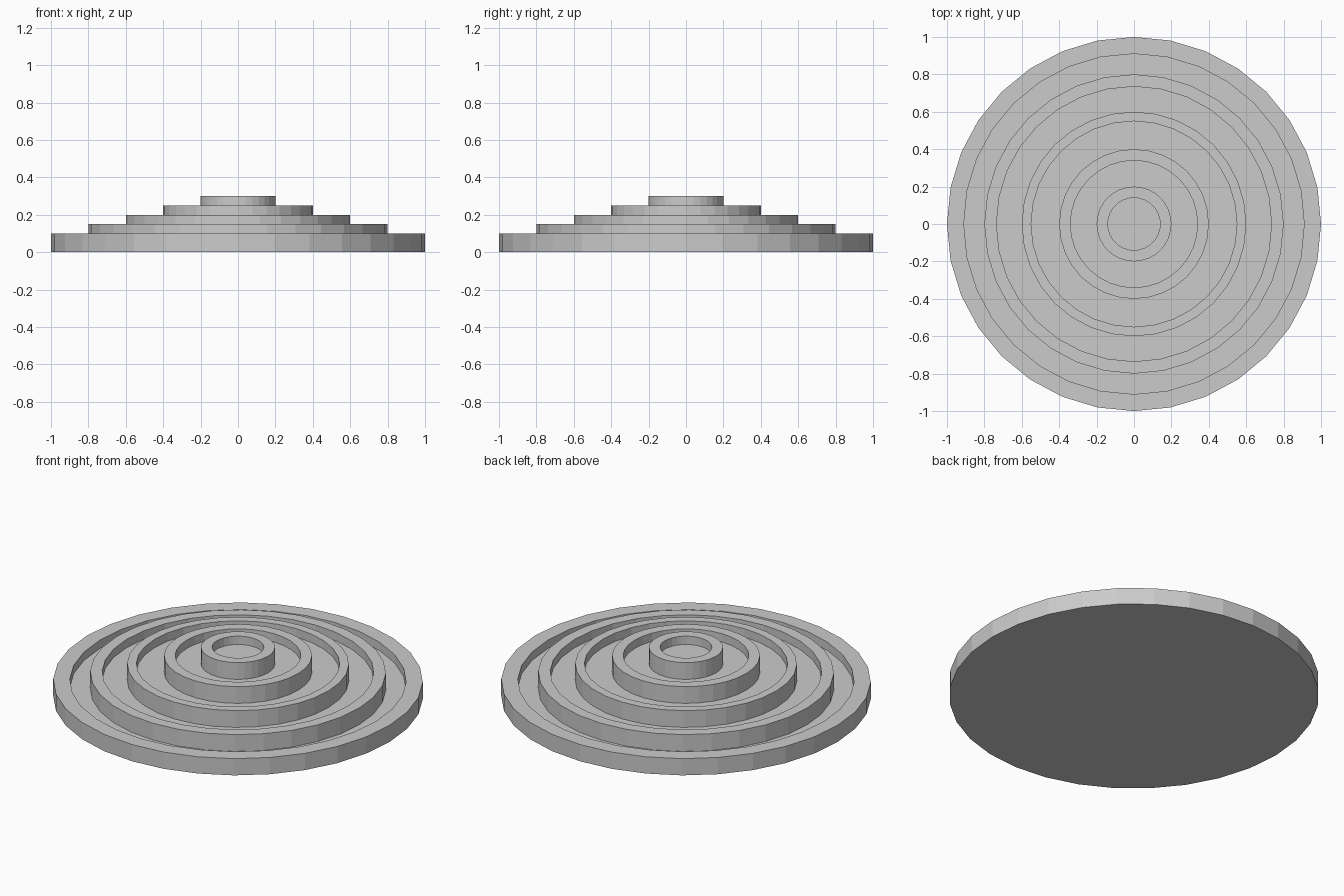
import bpy
import bmesh
from math import tau, sin, cos

SIDES = 32
STEP = 0.05
# Outer and inner radius of each raised ring, from the rim to the centre
RINGS = [(1.0, 0.91), (0.8, 0.735), (0.6, 0.55), (0.4, 0.34), (0.2, 0.14)]

cube = bpy.data.objects.get("Cube")
if cube:
    bpy.data.objects.remove(cube, do_unlink=True)

grey = bpy.data.materials.new("light_grey")
grey.use_nodes = True
colour = (0.6, 0.6, 0.6, 1.0)
grey.diffuse_color = colour
grey.node_tree.nodes["Principled BSDF"].inputs["Base Color"].default_value = colour


def lathe(name, profile, material):
    """Turn a (radius, height) profile around z, with flat end caps."""
    bm = bmesh.new()
    angles = [tau * i / SIDES for i in range(SIDES)]
    loops = [[bm.verts.new((r * cos(a), r * sin(a), z)) for a in angles]
             for r, z in profile]
    for low, high in zip(loops, loops[1:]):
        for i in range(SIDES):
            j = (i + 1) % SIDES
            bm.faces.new((low[i], low[j], high[j], high[i]))
    bm.faces.new(loops[0][::-1])
    bm.faces.new(loops[-1])
    bmesh.ops.recalc_face_normals(bm, faces=bm.faces)
    mesh = bpy.data.meshes.new(name)
    bm.to_mesh(mesh)
    bm.free()
    mesh.materials.append(material)
    obj = bpy.data.objects.new(name, mesh)
    bpy.context.collection.objects.link(obj)
    return obj


# Each ring rises from the floor outside it, then drops to its own groove floor
profile = []
for i, (outer, inner) in enumerate(RINGS):
    base, floor, top = i * STEP, (i + 1) * STEP, (i + 2) * STEP
    profile += [(outer, base), (outer, top), (inner, top), (inner, floor)]

lathe("stepped_ring_disc", profile, grey)
